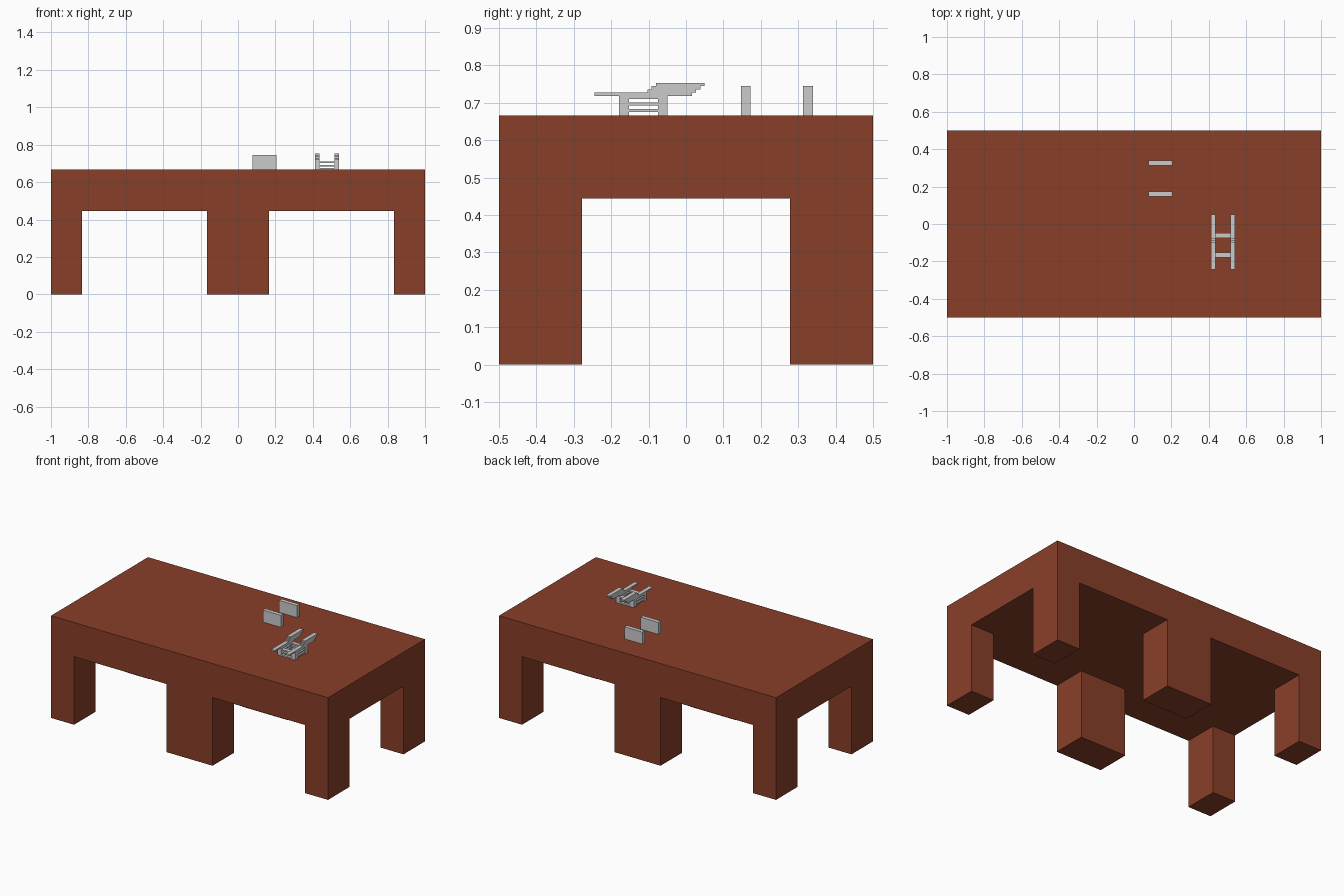
import bpy, bmesh
from mathutils import Matrix, Vector

if "Cube" in bpy.data.objects:
    bpy.data.objects.remove(bpy.data.objects["Cube"])

TOP, UNDER = 2 / 3, 4 / 9          # table height and underside height
LEG_X, LEG_Y = 1 / 3, 0.278        # inner leg faces, from each table's centre
L, W, T = 0.13, 0.026, 0.026 / 3   # plank length, width, thickness

wood = bpy.data.materials.new("red_brown_wood")
wood.diffuse_color = (0.25, 0.05, 0.022, 1)
wood.use_nodes = True
wood.node_tree.nodes["Principled BSDF"].inputs["Base Color"].default_value = wood.diffuse_color


def to_object(name, bm, mat=None):
    mesh = bpy.data.meshes.new(name)
    bmesh.ops.recalc_face_normals(bm, faces=bm.faces)
    bm.to_mesh(mesh)
    bm.free()
    obj = bpy.data.objects.new(name, mesh)
    bpy.context.collection.objects.link(obj)
    if mat:
        mesh.materials.append(mat)
    return obj


def add_box(bm, centre, size):
    bmesh.ops.create_cube(bm, size=1, matrix=Matrix.Translation(centre) @ Matrix.Diagonal((*size, 1)))


def table(name, cx):
    # thick slab, cut so that its corner cells can be pulled down as legs
    bm = bmesh.new()
    add_box(bm, (0, 0, (TOP + UNDER) / 2), (1, 1, TOP - UNDER))
    for axis, d in ((Vector((1, 0, 0)), LEG_X), (Vector((0, 1, 0)), LEG_Y)):
        for s in (-1, 1):
            bmesh.ops.bisect_plane(bm, geom=bm.verts[:] + bm.edges[:] + bm.faces[:],
                                   plane_co=axis * d * s, plane_no=axis)
    bm.normal_update()
    corners = [f for f in bm.faces if f.normal.z < -0.5
               and abs(f.calc_center_median().x) > LEG_X
               and abs(f.calc_center_median().y) > LEG_Y]
    feet = bmesh.ops.extrude_discrete_faces(bm, faces=corners)["faces"]
    for v in {v for f in feet for v in f.verts}:
        v.co.z = 0
    bmesh.ops.remove_doubles(bm, verts=bm.verts[:], dist=1e-5)
    bmesh.ops.dissolve_limit(bm, angle_limit=0.01, verts=bm.verts[:], edges=bm.edges[:])
    bmesh.ops.translate(bm, verts=bm.verts[:], vec=(cx, 0, 0))
    to_object(name, bm, wood)


def plank(bm, x, y, layer, along):
    size = (L, W, T) if along == "x" else (W, L, T)
    add_box(bm, (x, y, TOP + (layer + 0.5) * T), size)


# two tables pushed together
table("left_table", -0.5)
table("right_table", 0.5)

# two straight piles of nine planks
for name, y in (("front_plank_pile", 0.16), ("back_plank_pile", 0.326)):
    bm = bmesh.new()
    for layer in range(9):
        plank(bm, 0.142, y, layer, "x")
    to_object(name, bm)

# crossed plank tower, alternating direction each layer
CX, CY, OFF = 0.476, -0.114, (L - W) / 2
bm = bmesh.new()
for layer in range(6):
    for s in (-1, 1):
        if layer % 2 == 0:
            plank(bm, CX, CY + s * OFF, layer, "x")
        else:
            plank(bm, CX + s * OFF, CY, layer, "y")
to_object("crossed_plank_tower", bm)

# overhanging planks on both sides: one forward, four stepping backward
bm = bmesh.new()
for s in (-1, 1):
    x = CX + s * OFF
    plank(bm, x, CY - L / 2, 6, "y")
    for i in range(4):
        plank(bm, x, CY + L / 2 + i * 0.0112, 6 + i, "y")
to_object("overhanging_planks", bm)
